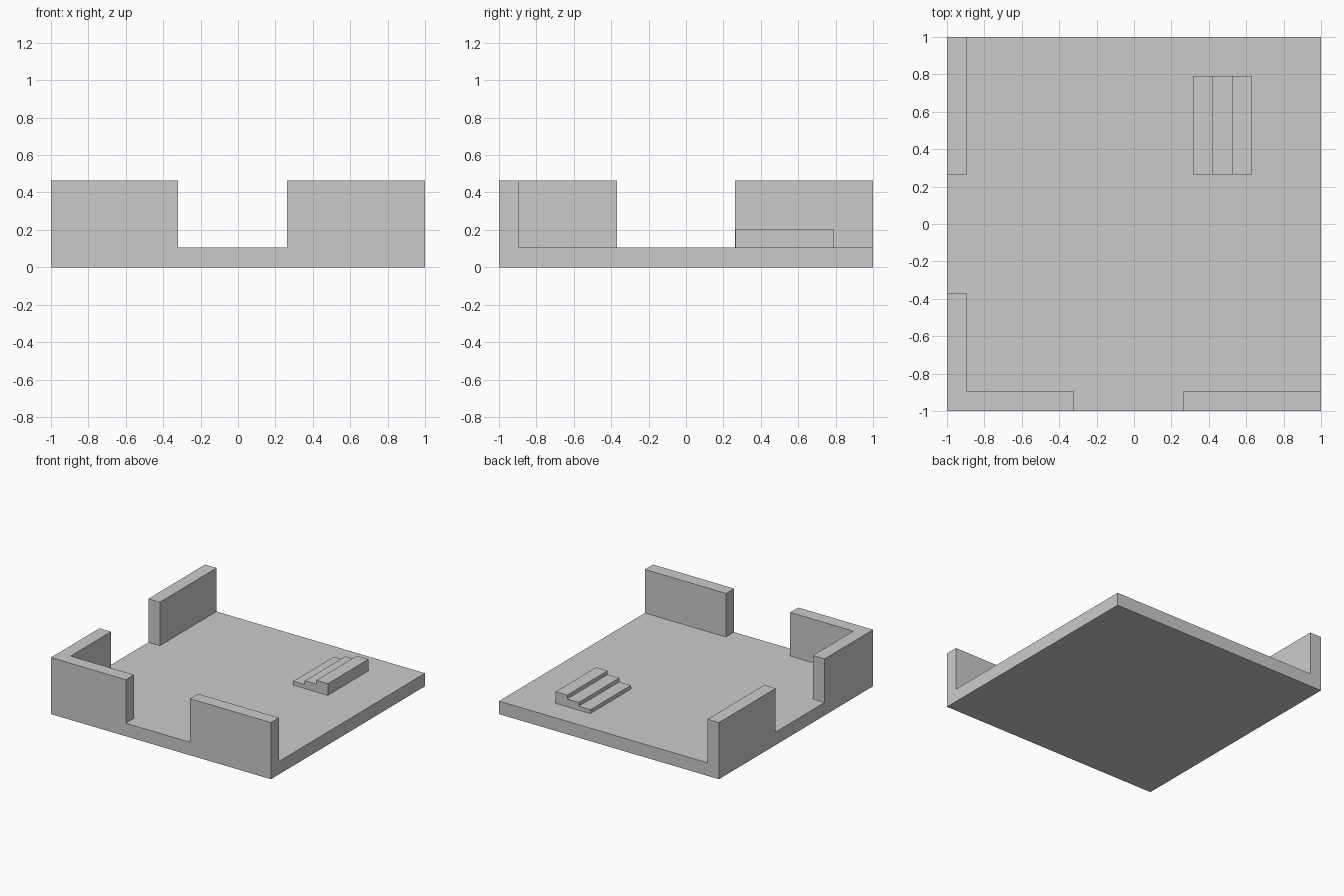
import bpy
import bmesh
from mathutils import Vector

cube = bpy.data.objects.get("Cube")
if cube:
    bpy.data.objects.remove(cube, do_unlink=True)

grey = bpy.data.materials.new("plain grey")
grey.use_nodes = True
colour = (0.6, 0.6, 0.6, 1)
grey.diffuse_color = colour
grey.node_tree.nodes["Principled BSDF"].inputs["Base Color"].default_value = colour


def extrude_profile(name, points, offset):
    """Solid made by sweeping a flat outline along an offset."""
    bm = bmesh.new()
    face = bm.faces.new([bm.verts.new(p) for p in points])
    swept = bmesh.ops.extrude_face_region(bm, geom=[face])["geom"]
    verts = [v for v in swept if isinstance(v, bmesh.types.BMVert)]
    bmesh.ops.translate(bm, verts=verts, vec=Vector(offset))
    bmesh.ops.recalc_face_normals(bm, faces=bm.faces)
    mesh = bpy.data.meshes.new(name)
    bm.to_mesh(mesh)
    bm.free()
    mesh.materials.append(grey)
    obj = bpy.data.objects.new(name, mesh)
    bpy.context.collection.objects.link(obj)
    return obj


def upright(name, outline, z0, z1):
    return extrude_profile(name, [(x, y, z0) for x, y in outline], (0, 0, z1 - z0))


def rectangle(x0, x1, y0, y1):
    return [(x0, y0), (x1, y0), (x1, y1), (x0, y1)]


FLOOR, WALL = 0.107, 0.465
INNER = -0.895   # inside face of the walls

# Floor slab
upright("floor", rectangle(-1, 1, -1, 1), 0, FLOOR)

# Walls, with a doorway gap in the front and in the right side
corner = [(-1, -1), (-0.32, -1), (-0.32, INNER),
          (INNER, INNER), (INNER, -0.37), (-1, -0.37)]
upright("corner_wall", corner, FLOOR, WALL)
upright("front_wall", rectangle(0.263, 1, -1, INNER), FLOOR, WALL)
upright("side_wall", rectangle(-1, INNER, 0.263, 1), FLOOR, WALL)

# Three steps rising towards +x
start, tread, rise, count = 0.316, 0.105, 0.032, 3
stair = [(start, FLOOR)]
for i in range(count):
    height = FLOOR + rise * (i + 1)
    stair += [(start + tread * i, height), (start + tread * (i + 1), height)]
stair.append((start + tread * count, FLOOR))
extrude_profile("steps", [(x, 0.265, z) for x, z in stair], (0, 0.525, 0))
